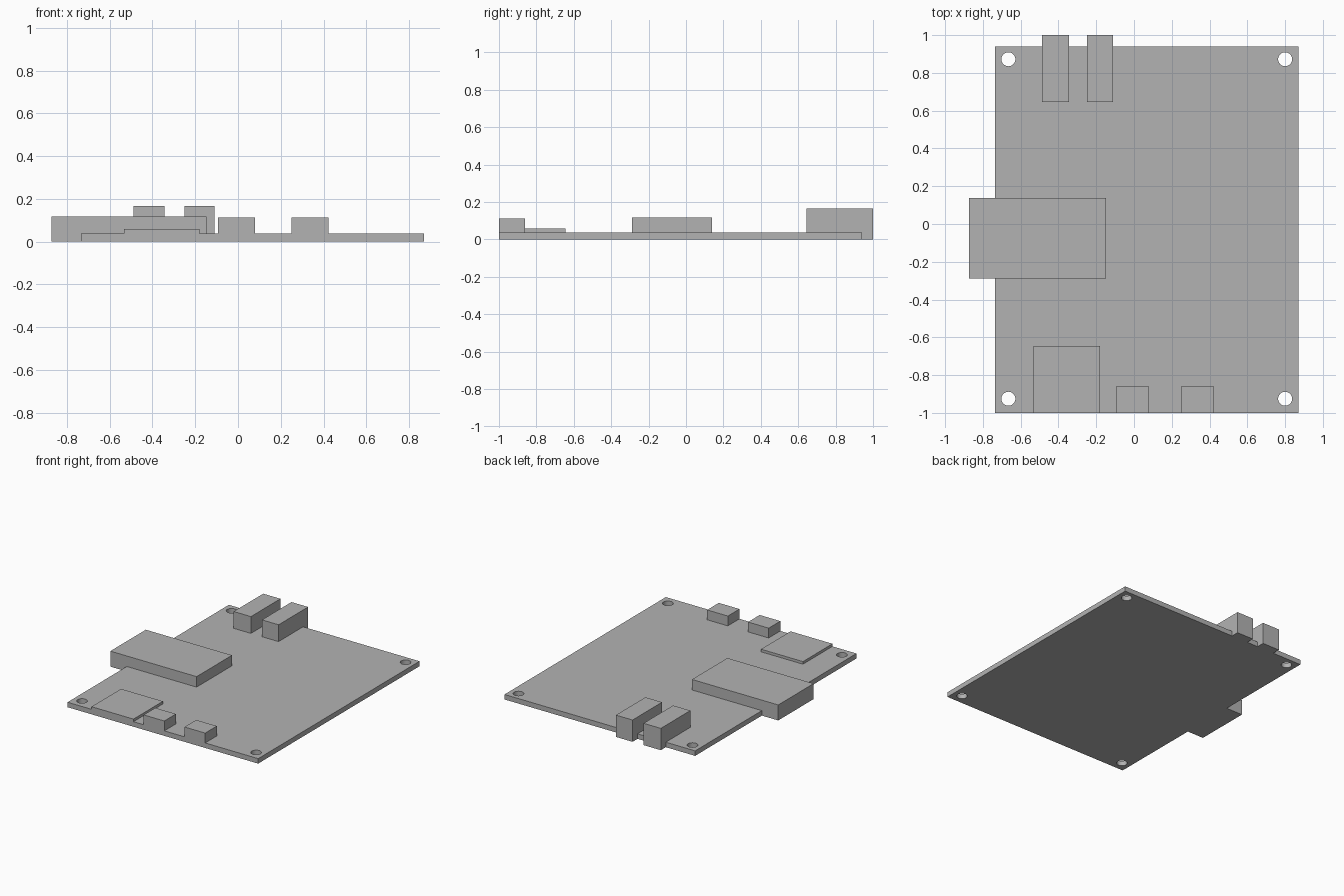
import bpy
import bmesh
from mathutils import Matrix, Vector

if "Cube" in bpy.data.objects:
    bpy.data.objects.remove(bpy.data.objects["Cube"], do_unlink=True)

# Single plain grey for every part
GREY = (0.45, 0.45, 0.45, 1.0)
grey = bpy.data.materials.new("plain_grey")
grey.use_nodes = True
grey.diffuse_color = GREY
grey.node_tree.nodes["Principled BSDF"].inputs["Base Color"].default_value = GREY

# Board outline and thickness
LEFT, RIGHT, FRONT, BACK, TOP = -0.735, 0.87, -1.0, 0.94, 0.038


def make_object(name, bm):
    bmesh.ops.recalc_face_normals(bm, faces=bm.faces)
    mesh = bpy.data.meshes.new(name)
    bm.to_mesh(mesh)
    bm.free()
    mesh.materials.append(grey)
    obj = bpy.data.objects.new(name, mesh)
    bpy.context.collection.objects.link(obj)
    return obj


def box(name, x0, x1, y0, y1, z0, z1):
    bm = bmesh.new()
    place = Matrix.Translation(((x0 + x1) / 2, (y0 + y1) / 2, (z0 + z1) / 2))
    size = Matrix.Diagonal((x1 - x0, y1 - y0, z1 - z0, 1))
    bmesh.ops.create_cube(bm, size=1, matrix=place @ size)
    return make_object(name, bm)


def overhang(name, inner, edge, outer, height, a0, a1, along_x):
    """Block resting on the board whose outer end drops over the board edge."""
    profile = [(inner, TOP), (edge, TOP), (edge, 0), (outer, 0),
               (outer, height), (inner, height)]
    bm = bmesh.new()
    point = (lambda u, z: (u, a0, z)) if along_x else (lambda u, z: (a0, u, z))
    face = bm.faces.new([bm.verts.new(point(u, z)) for u, z in profile])
    swept = bmesh.ops.extrude_face_region(bm, geom=[face])["geom"]
    step = Vector((0, a1 - a0, 0) if along_x else (a1 - a0, 0, 0))
    bmesh.ops.translate(bm, vec=step,
                        verts=[v for v in swept if isinstance(v, bmesh.types.BMVert)])
    return make_object(name, bm)


# Circuit board with four corner mounting holes
board = box("board", LEFT, RIGHT, FRONT, BACK, 0, TOP)
bm = bmesh.new()
for x in (-0.665, 0.8):
    for y in (-0.925, 0.872):
        bmesh.ops.create_cone(bm, cap_ends=True, segments=40, radius1=0.037,
                              radius2=0.037, depth=0.3,
                              matrix=Matrix.Translation((x, y, 0)))
cutter = make_object("hole_cutter", bm)
cutter.hide_render = True
holes = board.modifiers.new("mounting_holes", "BOOLEAN")
holes.operation = "DIFFERENCE"
holes.solver = "EXACT"
holes.object = cutter
bpy.context.view_layer.objects.active = board
board.select_set(True)
bpy.ops.object.modifier_apply(modifier=holes.name)
bpy.data.objects.remove(cutter, do_unlink=True)
bpy.ops.object.shade_smooth_by_angle()

# Two tall sockets hanging over the back edge
for name, x0, x1 in (("back_socket_right", -0.488, -0.343),
                     ("back_socket_left", -0.25, -0.11)):
    overhang(name, 0.645, BACK, 1.0, 0.166, x0, x1, along_x=False)

# Wide connector hanging over the right-hand edge
overhang("side_connector", -0.147, LEFT, -0.873, 0.118, -0.288, 0.138, along_x=True)

# Thin card slot and two small ports flush with the front edge
box("card_slot", -0.533, -0.18, FRONT, -0.645, TOP, 0.058)
box("front_port_right", -0.094, 0.08, FRONT, -0.86, TOP, 0.113)
box("front_port_left", 0.25, 0.424, FRONT, -0.86, TOP, 0.113)
